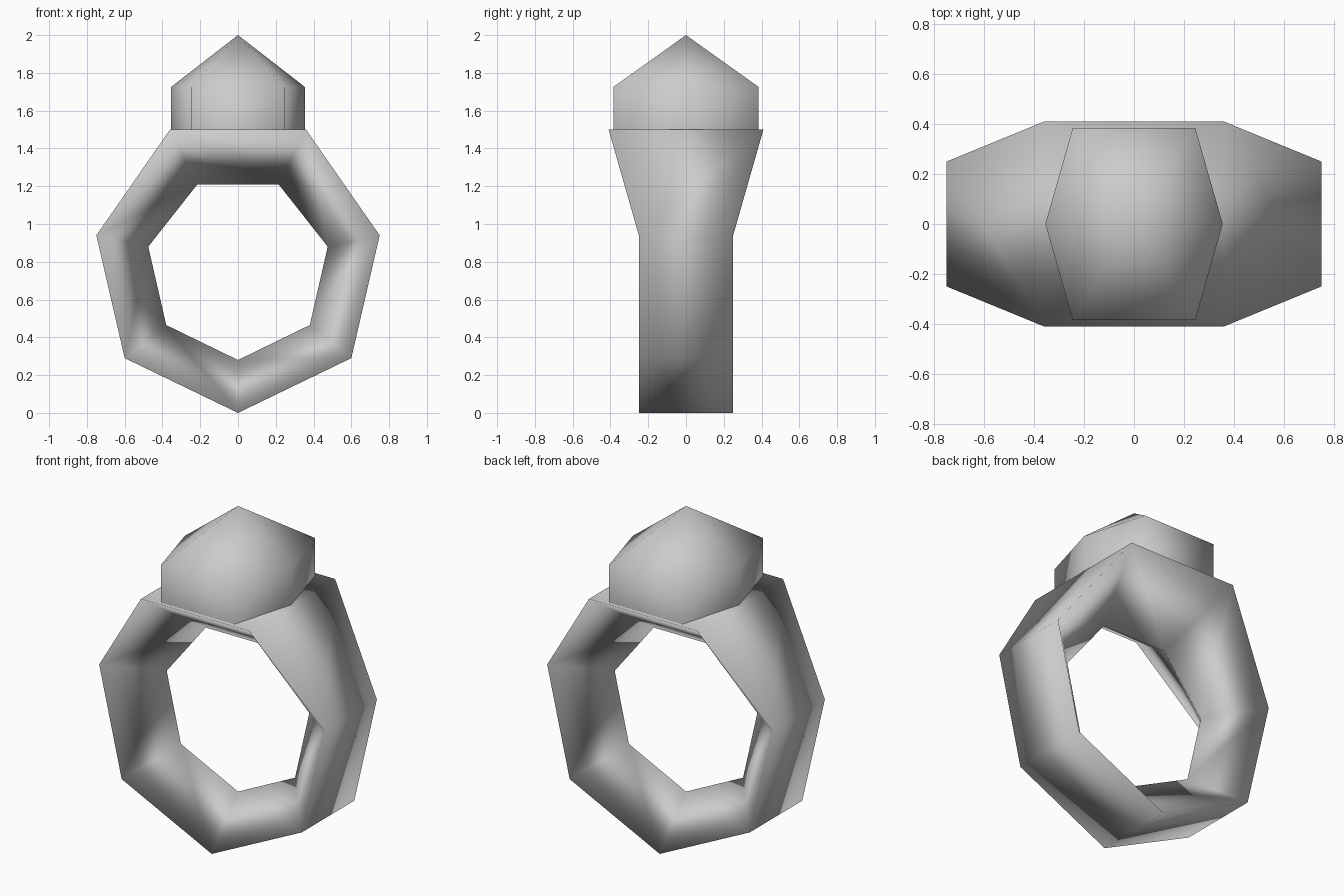
import bpy, bmesh

if "Cube" in bpy.data.objects:
    bpy.data.objects.remove(bpy.data.objects["Cube"])

grey = bpy.data.materials.new("silver grey")
grey.diffuse_color = (0.6, 0.6, 0.6, 1)
grey.use_nodes = True
grey.node_tree.nodes["Principled BSDF"].inputs["Base Color"].default_value = grey.diffuse_color


def make_object(name, verts, faces):
    mesh = bpy.data.meshes.new(name)
    mesh.from_pydata(verts, [], faces)
    bm = bmesh.new()
    bm.from_mesh(mesh)
    bmesh.ops.recalc_face_normals(bm, faces=bm.faces[:])
    for f in bm.faces:
        f.smooth = True
    bm.to_mesh(mesh)
    bm.free()
    mesh.materials.append(grey)
    obj = bpy.data.objects.new(name, mesh)
    bpy.context.collection.objects.link(obj)
    return obj


# Band: seven-sided loop with a triangular section, ridge facing the finger
# each station: outer x, outer z, half width, inner x, inner z
right = [(0.60, 0.29, 0.25, 0.38, 0.465),
         (0.75, 0.94, 0.25, 0.475, 0.88),
         (0.36, 1.50, 0.41, 0.215, 1.21)]
left = [(-ox, oz, w, -ix, iz) for ox, oz, w, ix, iz in reversed(right)]
stations = [(0, 0, 0.25, 0, 0.28)] + right + left

verts, faces = [], []
for ox, oz, w, ix, iz in stations:
    verts += [(ox, -w, oz), (ox, w, oz), (ix, 0, iz)]
n = len(stations)
for i in range(n):
    a, b = 3 * i, 3 * ((i + 1) % n)
    for k in range(3):
        m = (k + 1) % 3
        faces.append((a + k, b + k, b + m, a + m))
make_object("ring_band", verts, faces)

# Stone: six-sided prism with a pointed top
outline = [(0.355, 0), (0.245, 0.385), (-0.245, 0.385),
           (-0.355, 0), (-0.245, -0.385), (0.245, -0.385)]
verts = [(x, y, z) for z in (1.5, 1.725) for x, y in outline] + [(0, 0, 2)]
faces = []
for i in range(6):
    j = (i + 1) % 6
    faces += [(i, j, 6 + j, 6 + i), (6 + i, 6 + j, 12)]
make_object("gem_stone", verts, faces)
